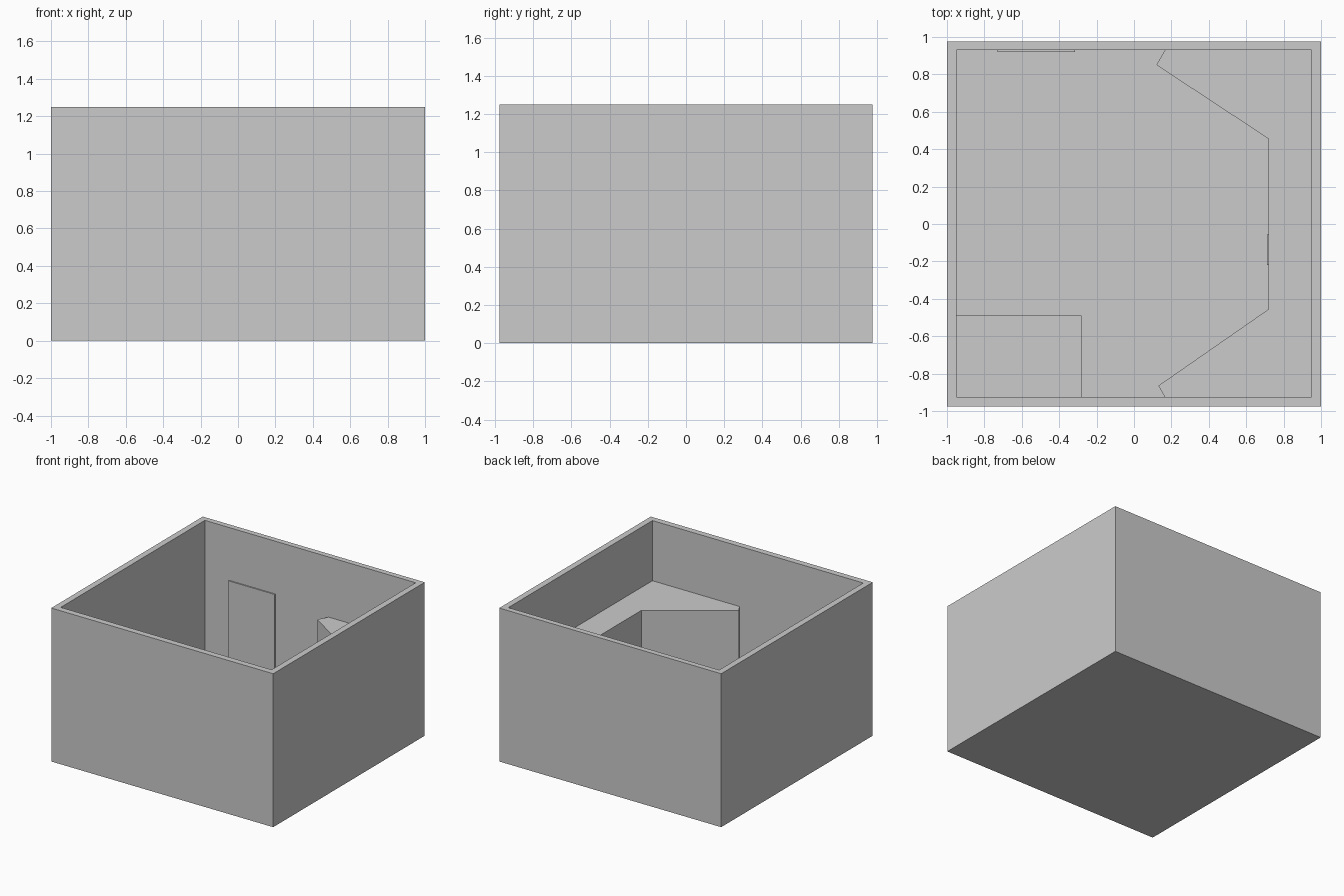
import bpy, bmesh, math
from mathutils import Vector, Matrix

if "Cube" in bpy.data.objects:
    bpy.data.objects.remove(bpy.data.objects["Cube"])


def box(name, x0, x1, y0, y1, z0, z1, matrix=None):
    bm = bmesh.new()
    bmesh.ops.create_cube(bm, size=1)
    for v in bm.verts:
        v.co = Vector(((x0 + x1) / 2 + v.co.x * (x1 - x0),
                       (y0 + y1) / 2 + v.co.y * (y1 - y0),
                       (z0 + z1) / 2 + v.co.z * (z1 - z0)))
    return finish(name, bm, matrix)


def prism(name, pts, z0, z1):
    bm = bmesh.new()
    face = bm.faces.new([bm.verts.new((x, y, z0)) for x, y in pts])
    ext = bmesh.ops.extrude_face_region(bm, geom=[face])
    top = [g for g in ext["geom"] if isinstance(g, bmesh.types.BMVert)]
    bmesh.ops.translate(bm, verts=top, vec=(0, 0, z1 - z0))
    return finish(name, bm)


def finish(name, bm, matrix=None):
    bmesh.ops.recalc_face_normals(bm, faces=bm.faces)
    me = bpy.data.meshes.new(name)
    bm.to_mesh(me)
    bm.free()
    ob = bpy.data.objects.new(name, me)
    bpy.context.collection.objects.link(ob)
    if matrix:
        ob.matrix_world = matrix
    return ob


# room shell, open at the top
FLOOR, TOP = 0.01, 1.25
box("floor", -1, 1, -0.975, 0.975, 0, FLOOR)
box("left_wall", -1, -0.95, -0.975, 0.975, FLOOR, TOP)
box("right_wall", 0.95, 1, -0.975, 0.975, FLOOR, TOP)
box("front_wall", -0.95, 0.95, -0.975, -0.925, FLOOR, TOP)
box("back_wall", -0.95, 0.95, 0.93, 0.975, FLOOR, TOP)

# door on the back wall and low block in the front corner
box("door", -0.73, -0.315, 0.92, 0.93, FLOOR, 0.82)
box("corner_block", -0.95, -0.28, -0.925, -0.49, FLOOR, 0.3)

# angled console along the right side
A, B, C, D = (0.12, 0.85), (0.72, 0.455), (0.72, -0.455), (0.13, -0.865)
prism("console", [(0.165, 0.93), A, B, C, D, (0.165, -0.925),
                  (0.95, -0.925), (0.95, 0.93)], FLOOR, 0.76)


def frame_on(p, q, t, z):
    """Local x runs along the console face, local y points into the room."""
    p, q = Vector(p), Vector(q)
    c, d = p.lerp(q, t), (q - p).normalized()
    return Matrix.Translation((c.x, c.y, z)) @ Matrix.Rotation(
        math.atan2(d.y, d.x) + math.pi, 4, "Z")


def screen(p, q, t, depth=0.008):
    m = frame_on(p, q, t, 0.665)
    w, h = 0.045, 0.055
    box("screen_back", -w, w, 0, depth, -h, h, m)
    for s in (-1, 1):
        box("screen_side_trim", s * w - 0.005, s * w + 0.005, 0, depth + 0.006, -h, h, m)
        box("screen_edge_trim", -w, w, 0, depth + 0.006, s * h - 0.005, s * h + 0.005, m)


def lever(p, q, t):
    m = frame_on(p, q, t, 0.385)
    box("lever_plate", -0.048, 0.048, 0, 0.02, -0.065, 0.065, m)
    box("lever_arm", -0.018, 0.018, 0.02, 0.08, -0.02, 0.015, m)
    box("lever_knob", -0.01, 0.01, 0.055, 0.075, 0.015, 0.03, m)


def dial(p, q, t):
    m = frame_on(p, q, t, 0.64)
    for i, r in enumerate((0.052, 0.036, 0.018)):
        box("dial_step", -r, r, 0, 0.017 * (i + 1), -r, r, m)


# both angled faces: screens above, levers below
for t in (0.18, 0.48, 0.78):
    screen(D, C, 1 - t)
    lever(D, C, 1 - t)
for t in (0.25, 0.55, 0.83):
    screen(B, A, 1 - t)
    if t < 0.8:
        lever(B, A, 1 - t)


# middle face: two lever stations and two stepped panels
def mid(y):
    return (y - C[1]) / (B[1] - C[1])


for y in (0.31, 0.085):
    screen(C, B, mid(y))
    lever(C, B, mid(y))
for y in (-0.14, -0.34):
    dial(C, B, mid(y))
box("thin_strip", 0.712, 0.72, -0.22, -0.055, 0.42, 0.48)
